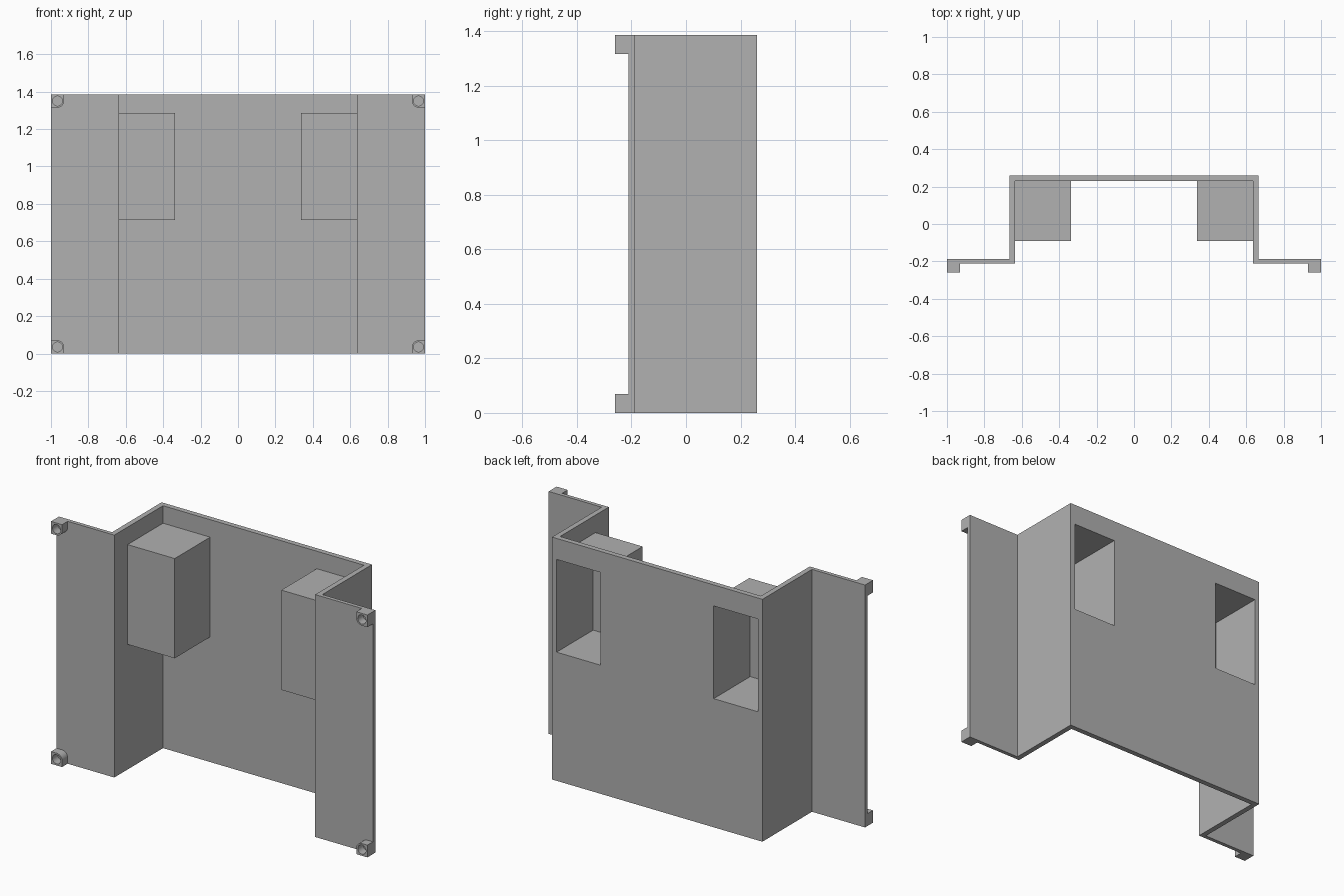
import bpy, bmesh, math
from mathutils import Matrix

default = bpy.data.objects.get("Cube")
if default:
    bpy.data.objects.remove(default, do_unlink=True)

HEIGHT = 1.385
grey = bpy.data.materials.new("plain grey")
grey.use_nodes = True
grey.diffuse_color = (0.44, 0.44, 0.44, 1)
grey.node_tree.nodes["Principled BSDF"].inputs["Base Color"].default_value = (0.44, 0.44, 0.44, 1)


def prism(name, points, depth):
    """Extrude a flat outline given as 3D points along the depth vector."""
    bm = bmesh.new()
    face = bm.faces.new([bm.verts.new(p) for p in points])
    top = bmesh.ops.extrude_face_region(bm, geom=[face])["geom"]
    bmesh.ops.translate(bm, vec=depth, verts=[g for g in top if isinstance(g, bmesh.types.BMVert)])
    bmesh.ops.recalc_face_normals(bm, faces=bm.faces)
    mesh = bpy.data.meshes.new(name)
    bm.to_mesh(mesh)
    bm.free()
    mesh.materials.append(grey)
    obj = bpy.data.objects.new(name, mesh)
    bpy.context.collection.objects.link(obj)
    return obj


def box(name, x, y, z):
    outline = [(x[0], y[0], z[0]), (x[1], y[0], z[0]), (x[1], y[1], z[0]), (x[0], y[1], z[0])]
    return prism(name, outline, (0, 0, z[1] - z[0]))


def select(obj):
    bpy.ops.object.select_all(action="DESELECT")
    obj.select_set(True)
    bpy.context.view_layer.objects.active = obj


def cut(obj, cutter):
    select(obj)
    mod = obj.modifiers.new("cut", "BOOLEAN")
    mod.operation, mod.solver, mod.object = "DIFFERENCE", "EXACT", cutter
    bpy.ops.object.modifier_apply(modifier=mod.name)


# Folded sheet: two flanges, two side walls and the back wall
half = [(1, -0.21), (1, -0.188), (0.665, -0.188), (0.665, 0.26)]
inner = [(0.635, 0.23), (0.635, -0.21)]
outline = half + [(-x, y) for x, y in reversed(half)]
outline += [(-x, y) for x, y in reversed(inner)] + inner
shell = prism("folded_panel", [(x, y, 0) for x, y in outline], (0, 0, HEIGHT))

for side, s in (("left", 1), ("right", -1)):
    # Hollow pocket that opens through the back wall
    pocket = box(side + "_pocket", sorted((s * 0.337, s * 0.65)), (-0.09, 0.245), (0.715, 1.285))
    cutter = box("pocket_cutter", sorted((s * 0.357, s * 0.636)), (-0.07, 0.3), (0.735, 1.265))
    cut(pocket, cutter)
    cut(shell, cutter)
    bpy.data.objects.remove(cutter, do_unlink=True)

    # Corner bosses with one rounded inner corner and a round hole
    for level, base, t in (("lower", 0, 1), ("upper", HEIGHT, -1)):
        size, r = 0.07, 0.035
        cx, cz = s * (1 - r), base + t * r
        pts = [(s, base), (s, base + t * size)]
        for i in range(13):
            a = math.radians(90 + 90 * i / 12)
            pts.append((cx + s * r * math.cos(a), cz + t * r * math.sin(a)))
        pts.append((s * (1 - size), base))
        boss = prism(f"{side}_{level}_boss", [(x, -0.26, z) for x, z in pts], (0, 0.06, 0))
        ring = [(cx + 0.026 * math.cos(a), -0.3, cz + 0.026 * math.sin(a))
                for a in (math.tau * i / 32 for i in range(32))]
        drill = prism("hole_cutter", ring, (0, 0.089, 0))
        cut(boss, drill)
        bpy.data.objects.remove(drill, do_unlink=True)
        select(boss)
        bpy.ops.object.shade_smooth_by_angle(angle=math.radians(30))
